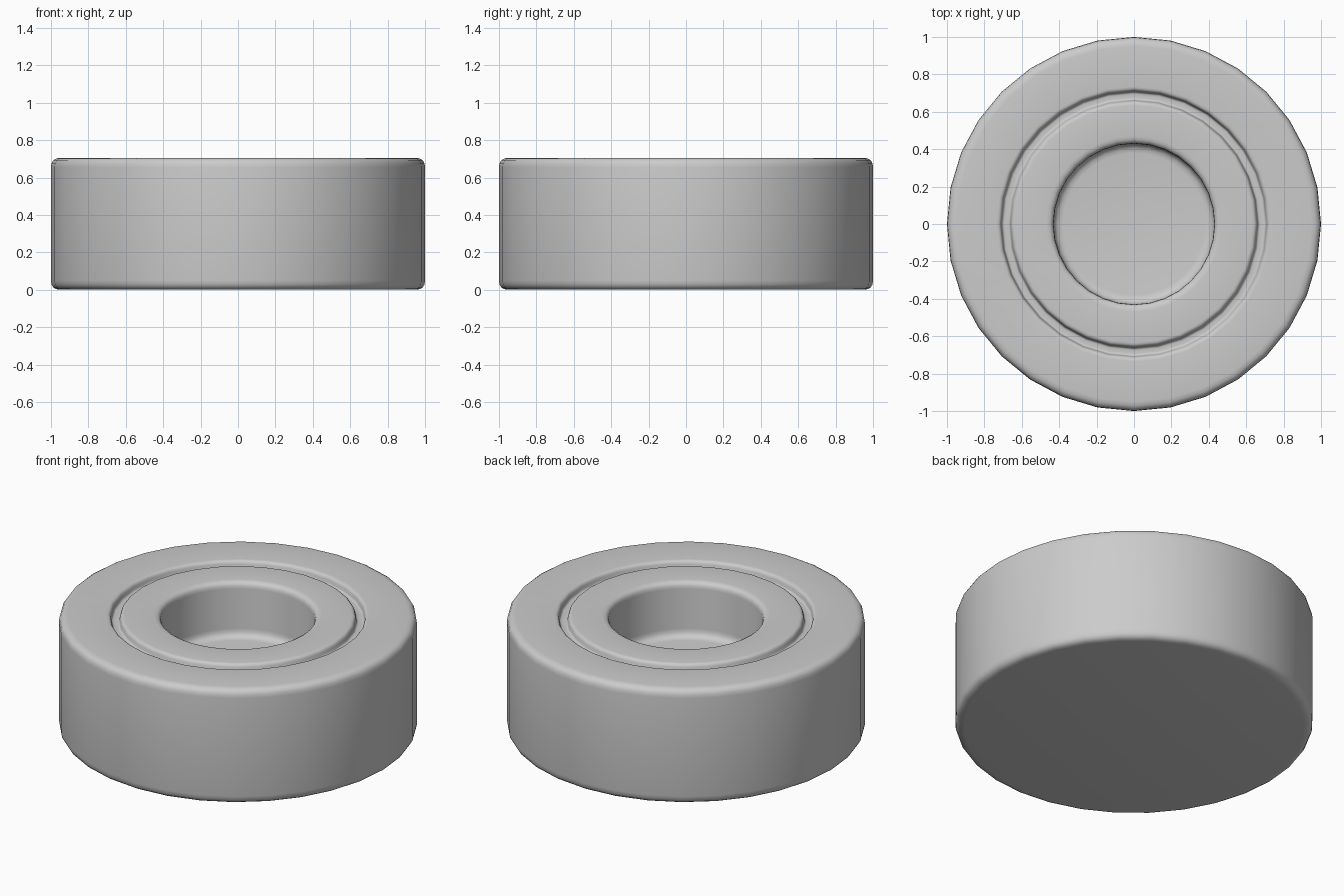
import bpy, bmesh, math

if "Cube" in bpy.data.objects:
    bpy.data.objects.remove(bpy.data.objects["Cube"])

SIDES = 32

# half profile (radius, height, corner rounding), from bottom centre to recess centre
corners = [
    (0.00, 0.00, 0), (1.00, 0.00, 0.05), (1.00, 0.705, 0.05),
    (0.715, 0.705, 0.02), (0.705, 0.66, 0.012), (0.665, 0.66, 0.012), (0.655, 0.705, 0.02),
    (0.43, 0.705, 0.04), (0.43, 0.37, 0.05), (0.00, 0.37, 0),
]


def rounded(pts, steps=4):
    """Replace each corner by a short quadratic curve."""
    out = []
    for i, (r, z, rad) in enumerate(pts):
        if rad == 0:
            out.append((r, z))
            continue
        ends = []
        for q in (pts[i - 1], pts[i + 1]):
            d = math.hypot(q[0] - r, q[1] - z)
            ends.append((r + (q[0] - r) * rad / d, z + (q[1] - z) * rad / d))
        a, b = ends
        for k in range(steps + 1):
            t = k / steps
            out.append(tuple((1 - t) ** 2 * a[j] + 2 * t * (1 - t) * (r, z)[j] + t * t * b[j]
                             for j in (0, 1)))
    return out


# wheel body: spin the profile about z
bm = bmesh.new()
verts = [bm.verts.new((r, 0, z)) for r, z in rounded(corners)]
edges = [bm.edges.new(p) for p in zip(verts, verts[1:])]
bmesh.ops.spin(bm, geom=verts + edges, cent=(0, 0, 0), axis=(0, 0, 1),
               angle=math.tau, steps=SIDES, use_duplicate=False)
bmesh.ops.remove_doubles(bm, verts=bm.verts, dist=0.0005)
bmesh.ops.recalc_face_normals(bm, faces=bm.faces)

mesh = bpy.data.meshes.new("round_body")
bm.to_mesh(mesh)
bm.free()
body = bpy.data.objects.new("round_body", mesh)
bpy.context.collection.objects.link(body)

# smooth shading throughout
bpy.context.view_layer.objects.active = body
body.select_set(True)
bpy.ops.object.shade_smooth_by_angle(angle=math.radians(50))
